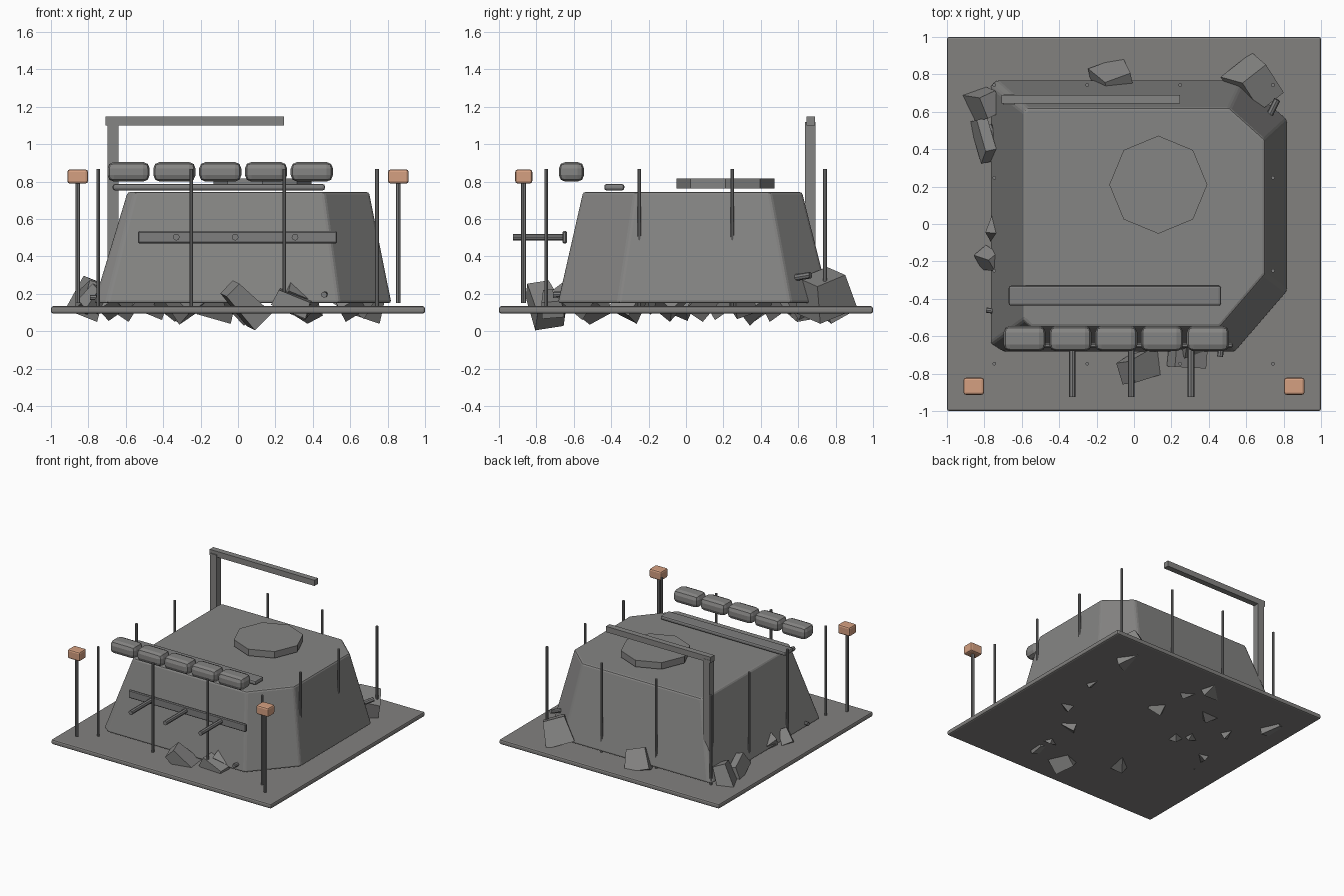
import bpy, math, random
from mathutils import Euler, Vector

if "Cube" in bpy.data.objects:
    bpy.data.objects.remove(bpy.data.objects["Cube"])

random.seed(7)


def material(name, rgb):
    m = bpy.data.materials.new(name)
    m.diffuse_color = (*rgb, 1)
    m.use_nodes = True
    m.node_tree.nodes["Principled BSDF"].inputs["Base Color"].default_value = m.diffuse_color
    return m


CONCRETE = material("concrete grey", (0.235, 0.233, 0.228))
GROUND = material("ground grey", (0.225, 0.22, 0.213))
STEEL = material("steel grey", (0.21, 0.21, 0.21))
LAMP = material("lamp orange", (0.66, 0.35, 0.22))


def mesh_object(name, verts, faces, mat, bevel=0, segments=2):
    me = bpy.data.meshes.new(name)
    me.from_pydata([tuple(v) for v in verts], [], faces)
    ob = bpy.data.objects.new(name, me)
    bpy.context.collection.objects.link(ob)
    me.materials.append(mat)
    if bevel:
        mod = ob.modifiers.new("Bevel", 'BEVEL')
        mod.width, mod.segments = bevel, segments
        mod.limit_method = 'ANGLE'
        mod.angle_limit = math.radians(35)
    return ob


def loft(name, lower, upper, z0, z1, mat, bevel=0, segments=2):
    """Closed prism between two matching outlines."""
    n = len(lower)
    verts = [(x, y, z0) for x, y in lower] + [(x, y, z1) for x, y in upper]
    faces = [tuple(reversed(range(n))), tuple(range(n, 2 * n))]
    faces += [(i, (i + 1) % n, n + (i + 1) % n, n + i) for i in range(n)]
    return mesh_object(name, verts, faces, mat, bevel, segments)


def box(name, x, y, z, mat, bevel=0, segments=2):
    """Box from (min, max) ranges."""
    o = [(x[0], y[0]), (x[1], y[0]), (x[1], y[1]), (x[0], y[1])]
    return loft(name, o, o, z[0], z[1], mat, bevel, segments)


def rod(name, a, b, r, mat, sides=8):
    a, b = Vector(a), Vector(b)
    bpy.ops.mesh.primitive_cylinder_add(vertices=sides, radius=r, depth=(b - a).length,
                                        location=(a + b) / 2)
    ob = bpy.context.object
    ob.name = name
    ob.rotation_euler = (b - a).to_track_quat('Z', 'Y').to_euler()
    ob.data.materials.append(mat)
    return ob


def rock(name, loc, size, rot, low=None, taper=0.75):
    """Tapered broken block; low sets the height of its lowest corner."""
    e = Euler([math.radians(a) for a in rot]).to_matrix()
    pts = []
    for sz in (-1, 1):
        k = taper if sz > 0 else 1
        for sx, sy in ((-1, -1), (1, -1), (1, 1), (-1, 1)):
            p = Vector((sx * size[0] * k, sy * size[1] * k, sz * size[2])) / 2
            pts.append(e @ p + Vector(loc))
    if low is not None:
        drop = low - min(p.z for p in pts)
        pts = [p + Vector((0, 0, drop)) for p in pts]
    faces = [(3, 2, 1, 0), (4, 5, 6, 7)]
    faces += [(i, (i + 1) % 4, 4 + (i + 1) % 4, 4 + i) for i in range(4)]
    mesh_object(name, pts, faces, CONCRETE)


# Ground slab
box("ground_slab", (-1, 1), (-1, 1), (0.095, 0.134), GROUND, 0.012)

# Sloped bunker body with clipped corners
lower = [(-0.70, -0.685), (0.54, -0.685), (0.82, -0.36), (0.82, 0.56),
         (0.58, 0.77), (-0.74, 0.77), (-0.77, 0.74), (-0.77, -0.64)]
upper = [(-0.55, -0.55), (0.46, -0.55), (0.70, -0.27), (0.70, 0.45),
         (0.51, 0.62), (-0.57, 0.62), (-0.59, 0.60), (-0.59, -0.51)]
loft("bunker_body", lower, upper, 0.15, 0.745, CONCRETE, 0.02)

# Roof hatch
rod("roof_hatch", (0.13, 0.21, 0.762), (0.13, 0.21, 0.816), 0.262, CONCRETE)
bpy.context.object.rotation_euler = (0, 0, 0)

# Roof ledge bar and row of sandbags
box("roof_ledge", (-0.67, 0.465), (-0.437, -0.33), (0.753, 0.787), STEEL, 0.012)
for i in range(5):
    cx = -0.585 + 0.245 * i
    box("sandbag", (cx - 0.113, cx + 0.113), (-0.68, -0.545), (0.80, 0.905),
        CONCRETE, 0.035)

# Front rail with three pegs
box("front_rail", (-0.535, 0.53), (-0.66, -0.637), (0.47, 0.535), STEEL, 0.006, 1)
for x in (-0.33, -0.015, 0.305):
    rod("front_peg", (x, -0.925, 0.503), (x, -0.64, 0.503), 0.018, STEEL)

# Lamp posts on the front corners
for s in (-1, 1):
    x = 0.857 * s
    rod("lamp_post", (x, -0.868, 0.15), (x, -0.868, 0.80), 0.013, STEEL)
    box("lamp", (x - 0.055, x + 0.055), (-0.913, -0.822), (0.79, 0.865), LAMP, 0.013)

# Ring of upright bars
steps = (-0.747, -0.25, 0.247, 0.743)
for x in steps:
    for y in steps:
        if abs(x) > 0.5 or abs(y) > 0.5:
            rod("upright_bar", (x, y, 0.13), (x, y, 0.867), 0.01, STEEL)

# Overhead gantry
box("gantry_post", (-0.697, -0.64), (0.635, 0.692), (0.14, 1.12), CONCRETE)
box("gantry_beam", (-0.708, 0.245), (0.643, 0.69), (1.10, 1.147), CONCRETE)

# Broken blocks around the foot of the walls
rock("front_block", (0.035, -0.76, 0.14), (0.13, 0.16, 0.24), (12, -45, 8), 0.005)
rock("front_slab", (0.29, -0.71, 0.15), (0.20, 0.12, 0.09), (5, 22, -3), None, 0.9)
rock("back_block", (-0.11, 0.77, 0.14), (0.20, 0.14, 0.17), (30, 15, 20), 0.04)
rock("back_corner_block", (0.65, 0.74, 0.16), (0.22, 0.25, 0.20), (20, 15, 38), 0.04)
rock("left_block", (-0.80, 0.64, 0.17), (0.13, 0.16, 0.20), (10, 20, 25), 0.05)
rock("left_slab", (-0.80, 0.46, 0.13), (0.08, 0.24, 0.12), (-15, 15, 12), 0.09)
rock("left_chip", (-0.77, -0.19, 0.17), (0.09, 0.10, 0.12), (30, 20, 40), 0.09)

# Buried rubble whose tips break through the underside
spots = [(0.58, -0.07, 0.05), (0.36, -0.30, 0.04), (0.32, -0.585, 0.06),
         (-0.29, -0.49, 0.035), (0.04, 0.36, 0.03), (0.0, 0.63, 0.06),
         (-0.32, 0.48, 0.05), (-0.35, 0.10, 0.05), (-0.45, 0.15, 0.06),
         (-0.61, 0.38, 0.05), (-0.71, -0.03, 0.055), (0.66, 0.30, 0.065)]
for x, y, low in spots:
    size = [random.uniform(0.10, 0.19) for _ in range(3)]
    rot = [random.choice((-1, 1)) * random.uniform(20, 50) for _ in range(2)]
    rock("buried_rubble", (x, y, 0.1), size, (*rot, random.uniform(0, 90)), low)

# Loose bar stubs poking from the walls
rod("bar_stub", (0.72, 0.575, 0.285), (0.765, 0.665, 0.30), 0.018, STEEL)
rod("bar_stub", (0.46, -0.71, 0.195), (0.47, -0.62, 0.20), 0.016, STEEL)
rod("bar_stub", (-0.775, 0.53, 0.19), (-0.745, 0.45, 0.20), 0.016, STEEL)
rod("bar_stub", (-0.79, -0.46, 0.18), (-0.72, -0.47, 0.18), 0.014, STEEL)
